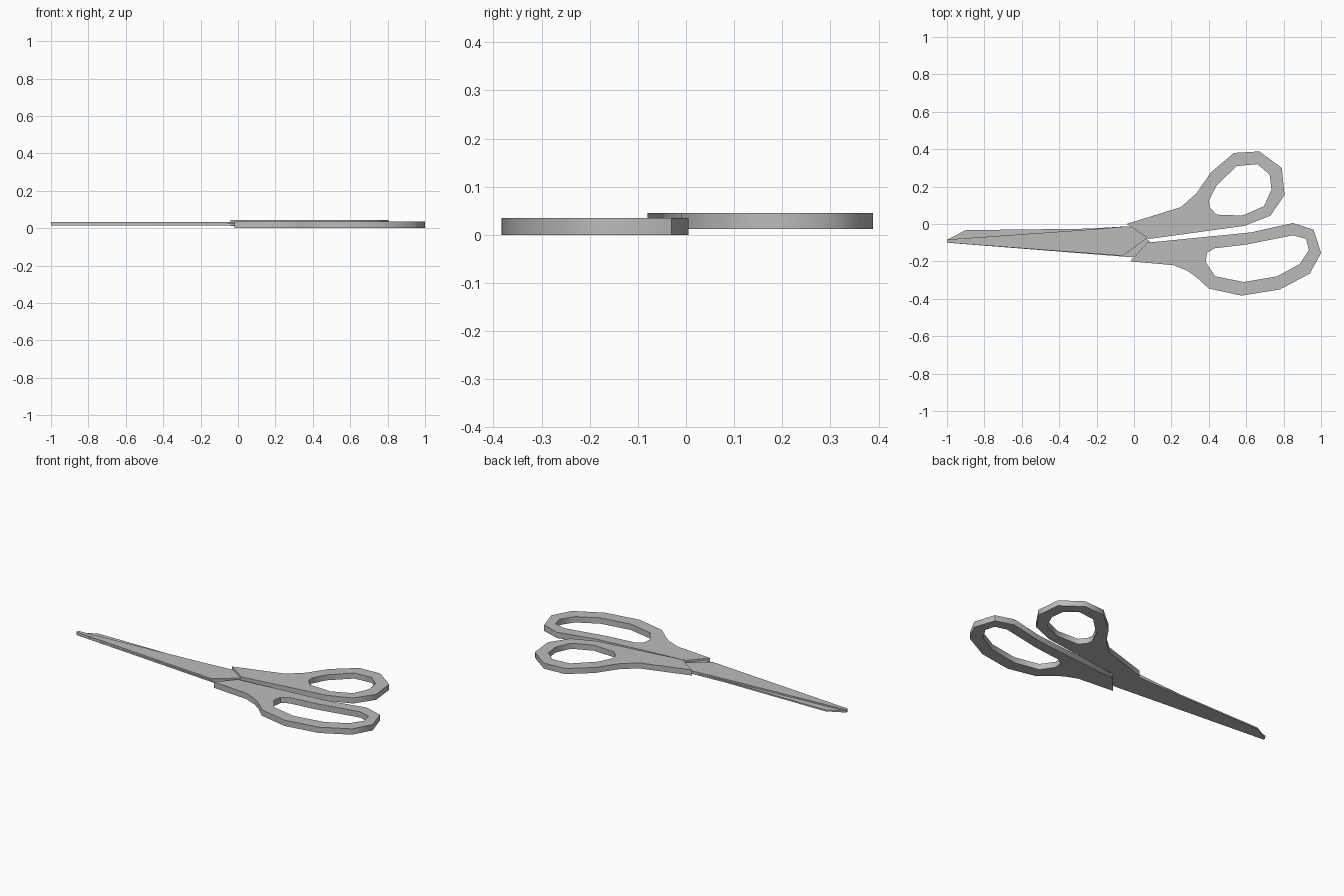
import bpy
from math import radians

if "Cube" in bpy.data.objects:
    bpy.data.objects.remove(bpy.data.objects["Cube"], do_unlink=True)

# Single grey finish shared by all parts
grey = bpy.data.materials.new("plain grey")
grey.use_nodes = True
GREY = (0.5, 0.5, 0.5, 1)
grey.diffuse_color = GREY
grey.node_tree.nodes["Principled BSDF"].inputs["Base Color"].default_value = GREY


def plate(name, bottom, top, *outlines):
    """Flat part: first outline is the rim, any others become holes."""
    curve = bpy.data.curves.new(name, "CURVE")
    curve.dimensions = "2D"
    curve.fill_mode = "BOTH"
    curve.extrude = (top - bottom) / 2
    for outline in outlines:
        spline = curve.splines.new("POLY")
        spline.points.add(len(outline) - 1)
        for point, (x, y) in zip(spline.points, outline):
            point.co = (x, y, 0, 1)
        spline.use_cyclic_u = True
    curve.materials.append(grey)
    part = bpy.data.objects.new(name, curve)
    part.location.z = (top + bottom) / 2
    bpy.context.collection.objects.link(part)
    bpy.ops.object.select_all(action="DESELECT")
    part.select_set(True)
    bpy.context.view_layer.objects.active = part
    bpy.ops.object.convert(target="MESH")
    bpy.ops.object.shade_smooth_by_angle(angle=radians(50))
    return part


# Small handle with the round thumb loop
thumb_rim = [(-.04, 0), (.25, .09), (.335, .165), (.41, .275), (.535, .38), (.67, .388),
             (.79, .3), (.805, .155), (.73, .045), (.59, -.01), (.08, -.08)]
thumb_hole = [(.4, .125), (.44, .205), (.55, .31), (.66, .32), (.725, .265),
              (.735, .185), (.695, .095), (.58, .045), (.44, .05), (.405, .09)]
plate("thumb_handle", .012, .045, thumb_rim, thumb_hole)

# Large handle with the long finger loop
finger_rim = [(-.02, -.2), (.21, -.22), (.285, -.25), (.335, -.285), (.4, -.345),
              (.575, -.383), (.78, -.35), (.94, -.265), (1, -.155), (.96, -.03),
              (.85, .005), (.625, -.045), (.07, -.1)]
finger_hole = [(.383, -.205), (.39, -.155), (.43, -.13), (.6, -.11), (.85, -.06), (.92, -.08),
               (.935, -.14), (.885, -.215), (.765, -.28), (.585, -.31), (.435, -.28)]
plate("finger_handle", 0, .035, finger_rim, finger_hole)

# Crossing blades: each one runs into the handle on the opposite side
plate("upper_blade", .024, .033,
      [(-1, -.1), (-.06, -.17), (.07, -.075), (.06, -.05), (-.03, -.012), (-.245, -.03), (-1, -.083)])
plate("lower_blade", .015, .024,
      [(-1, -.1), (-.01, -.178), (.03, -.17), (.09, -.1), (.06, -.07), (-.03, -.012),
       (-.245, -.025), (-.9, -.033), (-1, -.085)])
